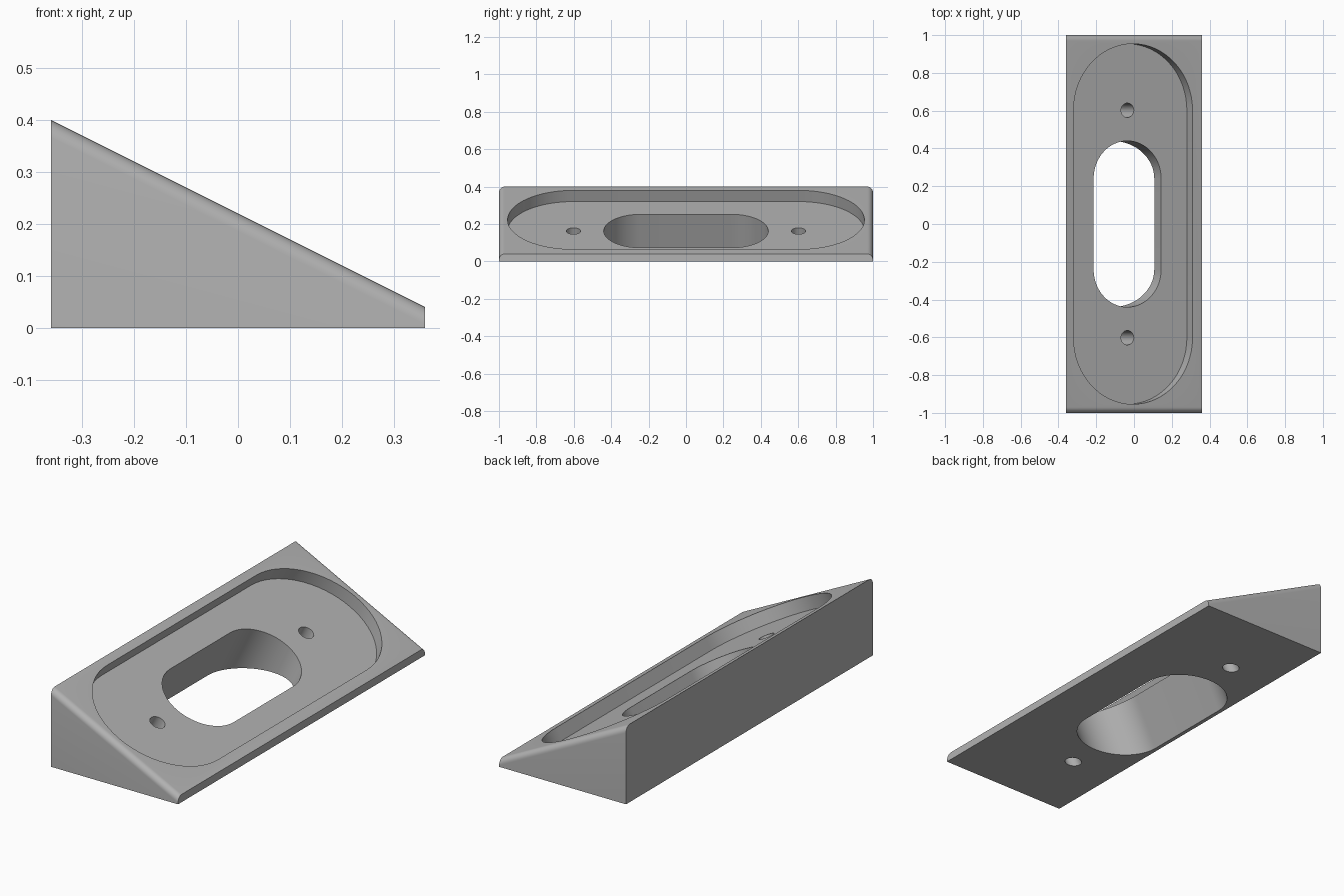
import bpy, bmesh, math
from mathutils import Matrix, Vector

if "Cube" in bpy.data.objects:
    bpy.data.objects.remove(bpy.data.objects["Cube"])

SLOPE = math.atan(0.5)
HALF_W, HALF_L, HIGH, LOW = 0.36, 1.0, 0.40, 0.04
CENTRE = Vector((-0.005, 0, 0.2225))      # middle of the recess on the sloped face


def make_object(name, bm):
    bmesh.ops.recalc_face_normals(bm, faces=bm.faces)
    mesh = bpy.data.meshes.new(name)
    bm.to_mesh(mesh)
    bm.free()
    obj = bpy.data.objects.new(name, mesh)
    bpy.context.collection.objects.link(obj)
    return obj


def extrude(bm, points, vector):
    face = bm.faces.new([bm.verts.new(p) for p in points])
    new = bmesh.ops.extrude_face_region(bm, geom=[face])["geom"]
    verts = [v for v in new if isinstance(v, bmesh.types.BMVert)]
    bmesh.ops.translate(bm, verts=verts, vec=vector)


def slot_cutter(name, radius, half_straight, bottom, top, y=0, steps=32):
    """Stadium prism standing square to the slope."""
    points = []
    for side in (1, -1):
        for i in range(steps + (1 if half_straight else 0)):
            a = math.pi * i / steps + (0 if side > 0 else math.pi)
            points.append((radius * math.cos(a),
                           y + side * half_straight + radius * math.sin(a), bottom))
    bm = bmesh.new()
    extrude(bm, points, (0, 0, top - bottom))
    bm.transform(Matrix.Translation(CENTRE) @ Matrix.Rotation(SLOPE, 4, 'Y'))
    return make_object(name, bm)


# Wedge body with rounded sloping end edges
bm = bmesh.new()
profile = [(-HALF_W, 0), (HALF_W, 0), (HALF_W, LOW), (-HALF_W, HIGH)]
extrude(bm, [(x, -HALF_L, z) for x, z in profile], (0, 2 * HALF_L, 0))
rims = [e for e in bm.edges
        if abs(e.verts[0].co.y - e.verts[1].co.y) < 1e-5
        and all(v.co.z > 0.01 for v in e.verts)]
bmesh.ops.bevel(bm, geom=rims, offset=0.03, segments=8, profile=0.5, affect='EDGES')
wedge = make_object("wedge_mount", bm)

# Recess, through slot and two screw holes
cutters = [
    slot_cutter("recess_cutter", 0.352, 0.602, -0.067, 0.3),
    slot_cutter("slot_cutter", 0.20, 0.24, -0.6, 0.1),
    slot_cutter("screw_hole_cutter_back", 0.038, 0, -0.6, 0.1, y=0.602, steps=16),
    slot_cutter("screw_hole_cutter_front", 0.038, 0, -0.6, 0.1, y=-0.602, steps=16),
]
bpy.context.view_layer.objects.active = wedge
wedge.select_set(True)
for cutter in cutters:
    mod = wedge.modifiers.new("cut", 'BOOLEAN')
    mod.operation, mod.solver, mod.object = 'DIFFERENCE', 'EXACT', cutter
    bpy.ops.object.modifier_apply(modifier=mod.name)
for cutter in cutters:
    bpy.data.objects.remove(cutter, do_unlink=True)

# Plain grey finish
grey = bpy.data.materials.new("grey")
grey.diffuse_color = (0.45, 0.45, 0.45, 1)
grey.use_nodes = True
grey.node_tree.nodes["Principled BSDF"].inputs["Base Color"].default_value = grey.diffuse_color
wedge.data.materials.clear()
wedge.data.materials.append(grey)
for poly in wedge.data.polygons:
    poly.material_index = 0
bpy.ops.object.shade_smooth_by_angle(angle=math.radians(30))
